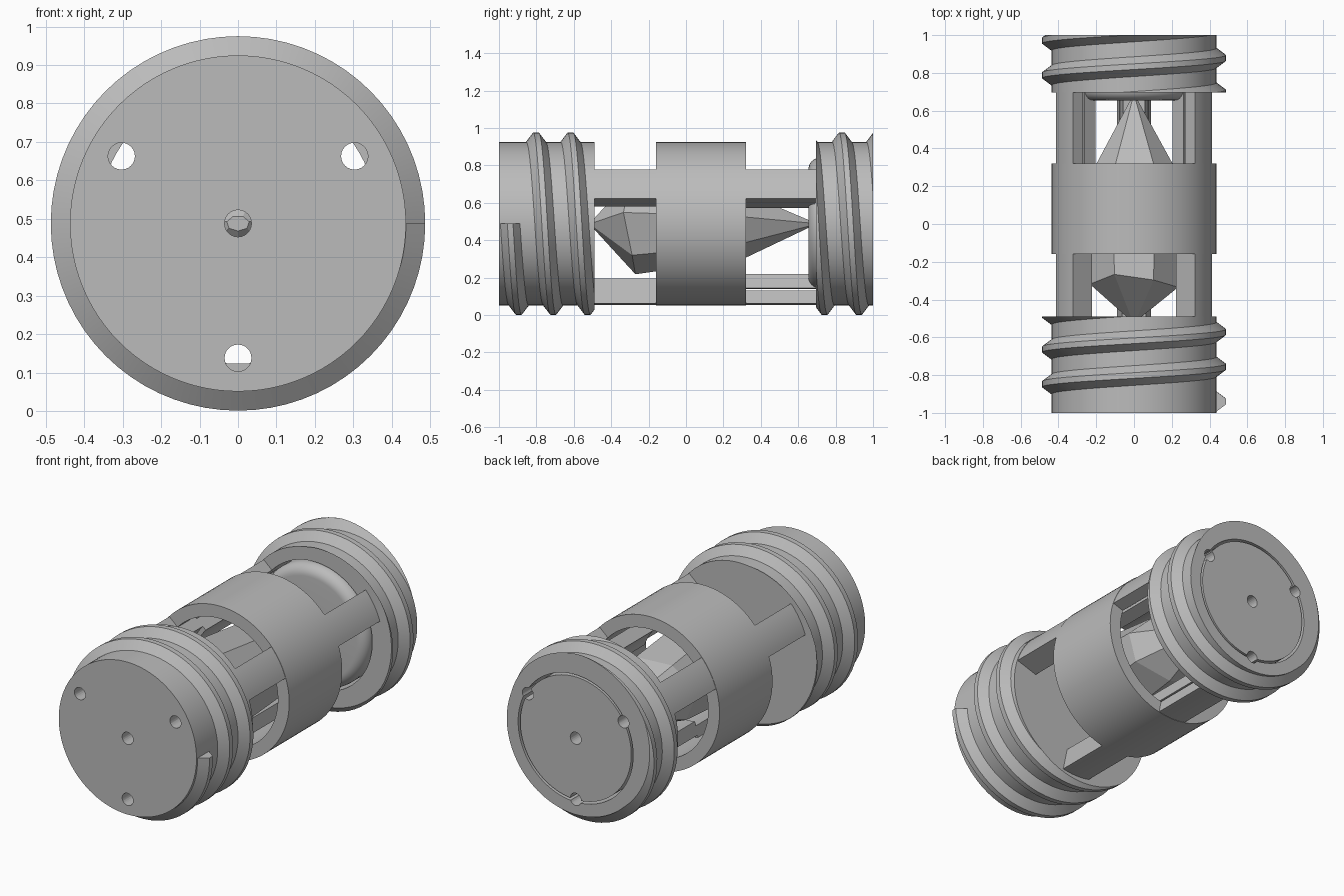
import bpy, bmesh, math
from mathutils import Vector

if "Cube" in bpy.data.objects:
    bpy.data.objects.remove(bpy.data.objects["Cube"])

AXIS_Z = 0.488
R = 0.437          # body radius
BORE = 0.365       # bore of the collar and rear ring
PLUG_R = 0.352     # radius of the rear plug
PITCH = 0.184
STRUT_ANGLES = [math.radians(a) for a in (30, 150, 270)]

grey = bpy.data.materials.new("plain_grey")
grey.use_nodes = True
grey.diffuse_color = (0.5, 0.5, 0.5, 1)
grey.node_tree.nodes["Principled BSDF"].inputs["Base Color"].default_value = (0.5, 0.5, 0.5, 1)


def finish(bm, name, smooth=True):
    """Turn a bmesh into a named, shaded object."""
    bmesh.ops.remove_doubles(bm, verts=bm.verts, dist=1e-5)
    bmesh.ops.recalc_face_normals(bm, faces=bm.faces)
    mesh = bpy.data.meshes.new(name)
    bm.to_mesh(mesh)
    bm.free()
    obj = bpy.data.objects.new(name, mesh)
    bpy.context.collection.objects.link(obj)
    mesh.materials.append(grey)
    if smooth:
        shade(obj)
    return obj


def shade(obj):
    bpy.ops.object.select_all(action='DESELECT')
    obj.select_set(True)
    bpy.context.view_layer.objects.active = obj
    bpy.ops.object.shade_smooth_by_angle(angle=math.radians(30))


def sweep(profile, a0=0, a1=math.tau, steps=96, pitch=0, clip=()):
    """Sweep a closed (radius, y) profile round the long axis, optionally as a helix."""
    bm = bmesh.new()
    closed = pitch == 0 and abs(a1 - a0) > 6.28
    rows = []
    for i in range(steps + (0 if closed else 1)):
        a = a0 + (a1 - a0) * i / steps
        lift = pitch * abs(a - a0) / math.tau
        rows.append([bm.verts.new((r * math.cos(a), y + lift, AXIS_Z + r * math.sin(a)))
                     for r, y in profile])
    n = len(profile)
    for i in range(steps):
        p, q = rows[i], rows[(i + 1) % len(rows)]
        for j in range(n):
            k = (j + 1) % n
            if profile[j][0] + profile[k][0] > 0:
                bm.faces.new((p[j], p[k], q[k], q[j]))
    if not closed:
        bm.faces.new(rows[0])
        bm.faces.new(rows[-1])
    # trim the ends flat
    for y, side in clip:
        bmesh.ops.bisect_plane(bm, geom=bm.verts[:] + bm.edges[:] + bm.faces[:],
                               plane_co=(0, y, 0), plane_no=(0, side, 0), clear_outer=True)
        bmesh.ops.holes_fill(bm, edges=[e for e in bm.edges if e.is_boundary])
    return bm


def tube(r0, r1, y0, y1, **kw):
    return sweep([(r0, y0), (r1, y0), (r1, y1), (r0, y1)], **kw)


# Drill rods: three round the rim and one on the axis
bm = bmesh.new()
for a in STRUT_ANGLES + [None]:
    c = Vector((0, 0, AXIS_Z))
    if a is not None:
        c += Vector((math.cos(a), 0, math.sin(a))) * 0.35
    ends = []
    for y in (-1.1, 1.1):
        ends.append([bm.verts.new((c.x + 0.035 * math.cos(t), y, c.z + 0.035 * math.sin(t)))
                     for t in (math.tau * i / 24 for i in range(24))])
    for i in range(24):
        k = (i + 1) % 24
        bm.faces.new((ends[0][i], ends[0][k], ends[1][k], ends[1][i]))
    bm.faces.new(ends[0])
    bm.faces.new(ends[1])
drill = finish(bm, "drill_cutter", smooth=False)
drill.hide_render = True


def drilled(obj):
    mod = obj.modifiers.new("holes", 'BOOLEAN')
    mod.operation = 'DIFFERENCE'
    mod.solver = 'EXACT'
    mod.object = drill
    shade(obj)
    bpy.ops.object.modifier_apply(modifier=mod.name)
    shade(obj)


# Front cap, middle collar and rear ring
drilled(finish(tube(0, R, -1, -0.49), "front_cap"))
finish(tube(BORE, R, -0.16, 0.32), "middle_collar")
drilled(finish(tube(BORE, R, 0.695, 1), "rear_ring"))

# Rear plug with a rounded inner rim
round_r = 0.06
rim = [(PLUG_R - round_r + round_r * math.sin(t), 0.655 + round_r - round_r * math.cos(t))
       for t in (math.pi / 2 * i / 8 for i in range(9))]
drilled(finish(sweep([(0, 0.655)] + rim + [(PLUG_R, 0.999), (0, 0.999)]), "rear_plug"))

# Three struts: thick in front, split into outer and inner leaves behind
HALF = math.radians(12)
for n, a in enumerate(STRUT_ANGLES, 1):
    arc = dict(a0=a - HALF, a1=a + HALF, steps=8)
    drilled(finish(tube(0.30, R - 0.002, -0.52, 0.0, **arc), f"front_strut_{n}"))
    drilled(finish(tube(BORE, R - 0.002, 0.0, 0.72, **arc), f"rear_outer_strut_{n}"))
    drilled(finish(tube(0.275, PLUG_R, 0.0, 0.70, **arc), f"rear_inner_strut_{n}"))

# Helical threads with a trapezoid section
def thread(name, start, turns, clip):
    section = [(R - 0.01, start - 0.06), (0.487, start - 0.015),
               (0.487, start + 0.015), (R - 0.01, start + 0.06)]
    finish(sweep(section, 0, -math.tau * turns, int(72 * turns), PITCH, clip), name)


thread("front_thread", -0.94, 3, [(-0.49, 1)])
thread("rear_thread", 0.695 - PITCH, 4, [(0.695, -1), (1, 1)])

# Faceted crystal on the axis, pointed at both ends
SIDES = 7
rings = [(-0.50, 0.03, 0.02), (-0.30, 0.24, 0.27), (0.27, 0.25, 0.19), (0.67, 0.012, 0.015)]
bm = bmesh.new()
rows = []
for k, (y, rx, rz) in enumerate(rings):
    wobble = 0.035 if k in (1, 2) else 0
    rows.append([bm.verts.new((rx * math.sin(t), y + wobble * math.sin(2 * t + k),
                               AXIS_Z - rz * math.cos(t)))
                 for t in (math.tau * i / SIDES for i in range(SIDES))])
for p, q in zip(rows, rows[1:]):
    for i in range(SIDES):
        j = (i + 1) % SIDES
        bm.faces.new((p[i], p[j], q[j], q[i]))
bm.faces.new(rows[0])
bm.faces.new(rows[-1])
finish(bm, "crystal", smooth=False)

bpy.data.objects.remove(drill)
